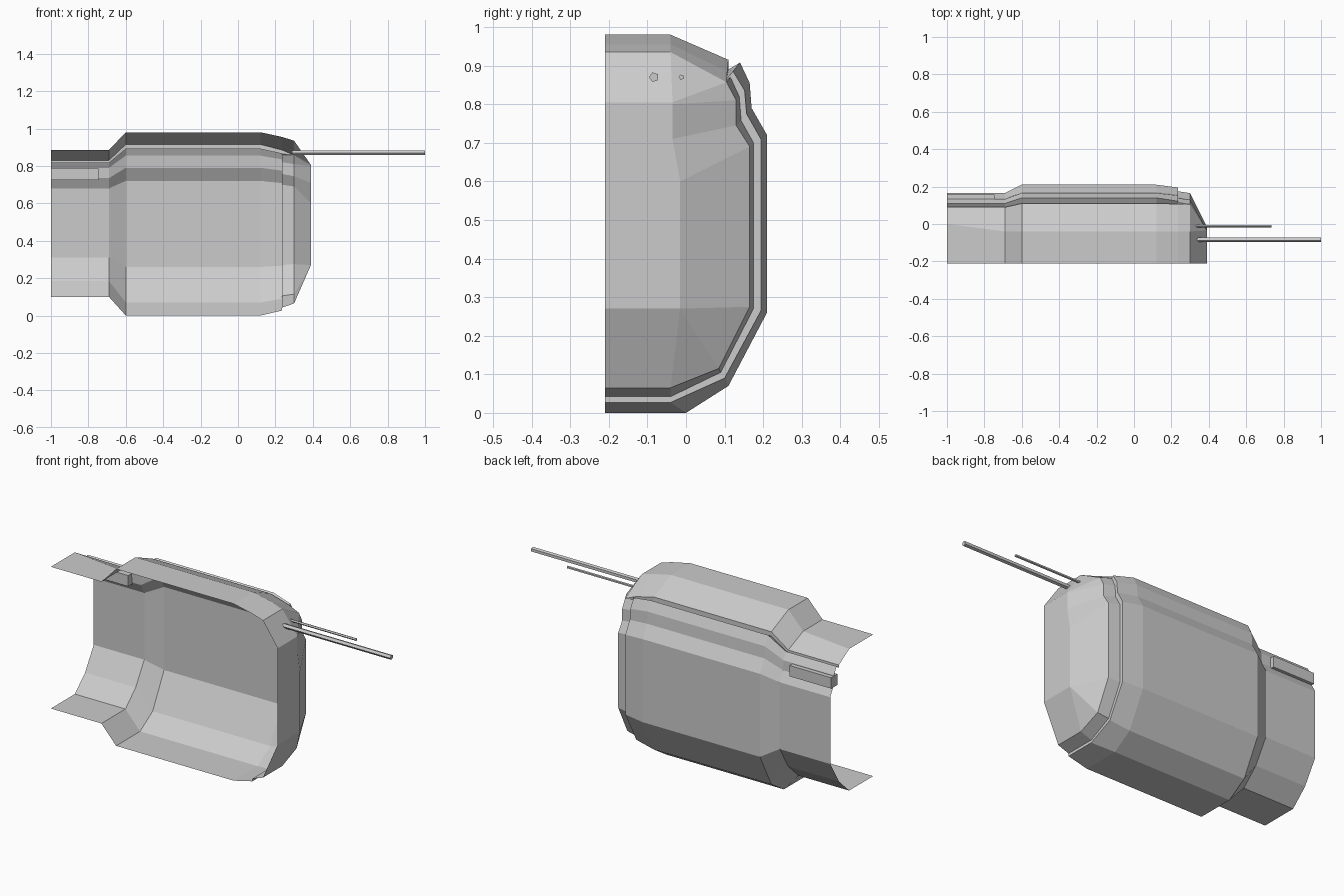
import bpy, bmesh, math
from mathutils import Matrix

if "Cube" in bpy.data.objects:
    bpy.data.objects.remove(bpy.data.objects["Cube"])

def finish(name, bm):
    bmesh.ops.remove_doubles(bm, verts=bm.verts, dist=0.0005)
    bmesh.ops.recalc_face_normals(bm, faces=bm.faces)
    mesh = bpy.data.meshes.new(name)
    bm.to_mesh(mesh)
    bm.free()
    obj = bpy.data.objects.new(name, mesh)
    bpy.context.collection.objects.link(obj)
    return obj

def loft(name, rings, fill_end=False):
    """Skin a list of (x, [(y, z), ...]) open sections."""
    bm = bmesh.new()
    rows = [[bm.verts.new((x, y, z)) for y, z in pts] for x, pts in rings]
    for a, b in zip(rows, rows[1:]):
        for i in range(len(a) - 1):
            bm.faces.new((a[i], a[i + 1], b[i + 1], b[i]))
    if fill_end:
        bm.faces.new(rows[-1])
    return finish(name, bm)

def rod(name, x0, x1, y, z, r):
    bm = bmesh.new()
    bmesh.ops.create_cone(bm, cap_ends=True, segments=5, radius1=r, radius2=r,
                          depth=x1 - x0)
    bmesh.ops.transform(bm, verts=bm.verts, matrix=
                        Matrix.Translation(((x0 + x1) / 2, y, z))
                        @ Matrix.Rotation(math.pi / 2, 4, 'Y')
                        @ Matrix.Rotation(math.pi, 4, 'Z'))
    return finish(name, bm)

# Lower body: sections run from the lip under the top panel round to the open edge
neck = [(.09, .815), (.11, .83), (.133, .79), (.135, .735), (.165, .68),
        (.165, .31), (.09, .185), (0, .10), (-.21, .10)]
main = [(.11, .89), (.14, .908), (.165, .855), (.17, .79), (.21, .72),
        (.21, .26), (.11, .07), (0, 0), (-.21, 0)]
taper = [(.105, .865), (.122, .885), (.152, .835), (.157, .775), (.195, .708),
         (.195, .266), (.10, .09), (-.04, .027), (-.21, .027)]
step = [(.10, .86), (.115, .87), (.138, .82), (.143, .757), (.175, .70),
        (.175, .27), (.09, .105), (-.04, .042), (-.21, .042)]
rim = [(.095, .862), (.105, .857), (.13, .81), (.13, .745), (.165, .69),
       (.165, .275), (.085, .115), (-.04, .065), (-.21, .065)]
loft("lower_body", [(-1, neck), (-.69, neck), (-.6, main), (.12, main),
                    (.235, taper), (.235, step), (.30, rim)])

# Top panel
loft("top_panel", [
    (-1, [(-.21, .885), (0, .885), (.09, .83), (.09, .815)]),
    (-.69, [(-.21, .885), (-.04, .885), (.09, .83), (.09, .815)]),
    (-.6, [(-.21, .98), (-.04, .98), (.11, .915), (.11, .89)]),
    (.12, [(-.21, .98), (-.04, .98), (.11, .915), (.11, .89)]),
    (.235, [(-.21, .955), (-.04, .955), (.107, .885), (.105, .865)]),
    (.30, [(-.21, .935), (-.04, .935), (.105, .857), (.105, .857)])])

# Nose cap: bevels from the rim to a flat front plate
plate = [(-.21, .805), (-.035, .805), (-.035, .805), (-.035, .80), (-.035, .71),
         (-.015, .60), (-.015, .27), (-.015, .27), (-.015, .27), (-.21, .27)]
bm = bmesh.new()
outer = [(-.21, .935), (-.04, .935)] + rim[1:]
va = [bm.verts.new((.30, y, z)) for y, z in outer]
vb = {}
for p in plate:
    if p not in vb:
        vb[p] = bm.verts.new((.39, *p))
for i in range(len(outer) - 1):
    face = [va[i], va[i + 1], vb[plate[i + 1]], vb[plate[i]]]
    bm.faces.new(list(dict.fromkeys(face)))
bm.faces.new(list(vb.values()))
finish("nose_cap", bm)

# Side rail on the neck
bm = bmesh.new()
bmesh.ops.create_cube(bm, size=1, matrix=Matrix.Translation((-.8725, .13, .755))
                      @ Matrix.Diagonal((.255, .055, .06, 1)))
finish("side_rail", bm)

# Front rods
rod("long_rod", .29, 1.0, -.083, .87, .013)
rod("short_rod", .33, .735, -.012, .87, .007)
